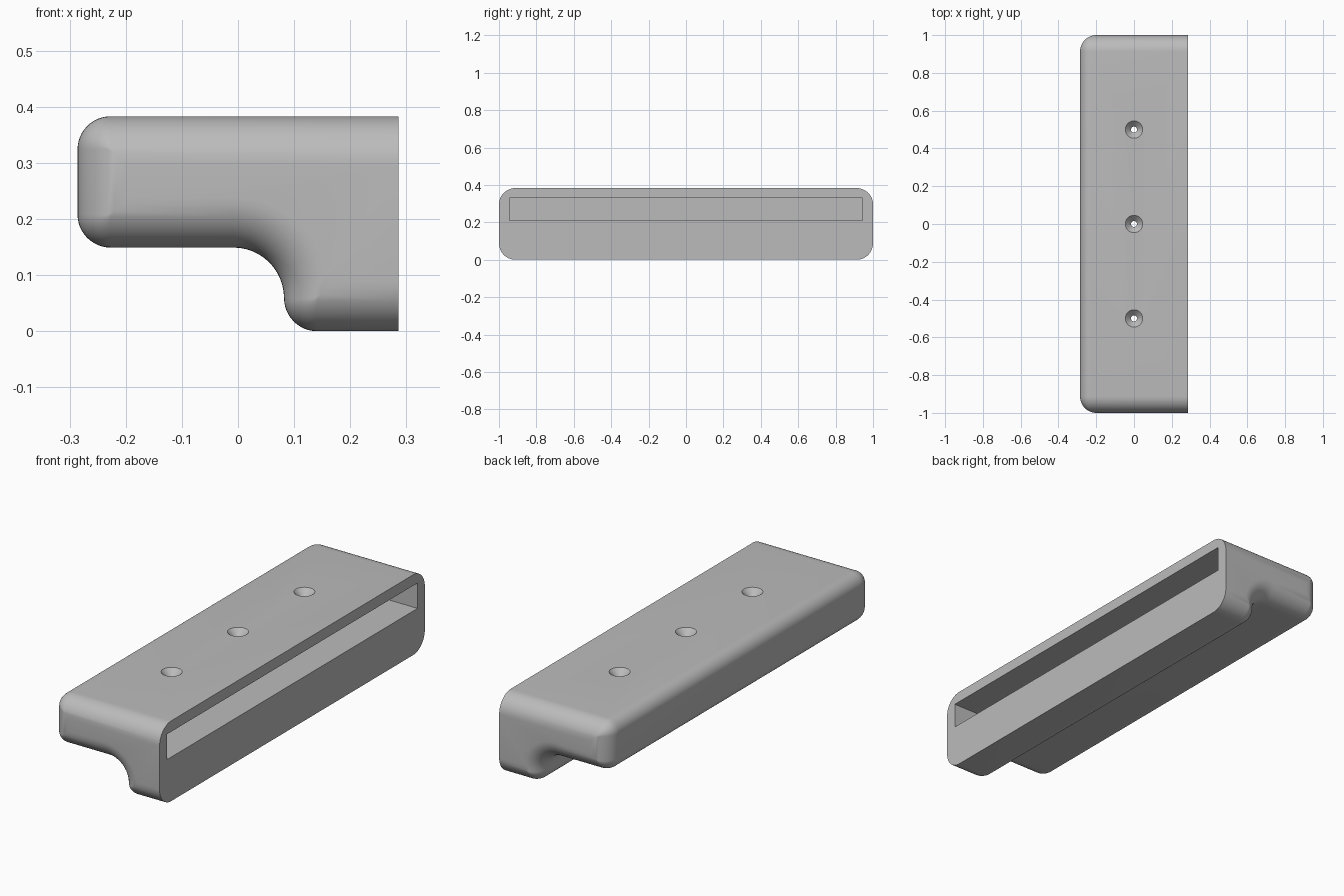
import bpy
import bmesh
from math import asin, cos, sin, pi, radians

if "Cube" in bpy.data.objects:
    bpy.data.objects.remove(bpy.data.objects["Cube"])

HALF_X, HALF_Y, TOP = 0.286, 1.0, 0.383
LIP, LEG_X = 0.149, 0.082          # underside of the overhang, inner side of the leg
R_EDGE, R_COVE, R_END = 0.059, 0.09, 0.088
SEG = 12

grey = bpy.data.materials.new("plain grey")
grey.use_nodes = True
grey.diffuse_color = (0.5, 0.5, 0.5, 1)
grey.node_tree.nodes["Principled BSDF"].inputs["Base Color"].default_value = (0.5, 0.5, 0.5, 1)


def arc(cx, cz, r, start, end):
    """Points on an arc from one angle to another."""
    angles = [start + (end - start) * i / SEG for i in range(SEG + 1)]
    return [(cx + r * cos(a), cz + r * sin(a)) for a in angles]


def section(d):
    """Bracket cross-section, moved inward by d except at the open face."""
    r = max(R_EDGE - d, 0)
    k = max(R_EDGE, d)
    tilt = asin((k - R_EDGE) / (R_COVE + d))
    cove = arc(LEG_X - R_COVE, LIP - R_COVE, R_COVE + d, pi / 2, tilt)
    foot_x = cove[-1][0] + r
    return ([(HALF_X, TOP - d)]
            + arc(-HALF_X + k, TOP - k, r, pi / 2, pi)
            + arc(-HALF_X + k, LIP + k, r, pi, 1.5 * pi)
            + cove
            + arc(foot_x, k, r, pi, 1.5 * pi)
            + [(HALF_X, d)])


def new_object(name, bm):
    mesh = bpy.data.meshes.new(name)
    bmesh.ops.recalc_face_normals(bm, faces=bm.faces)
    bm.to_mesh(mesh)
    bm.free()
    obj = bpy.data.objects.new(name, mesh)
    bpy.context.collection.objects.link(obj)
    mesh.materials.append(grey)
    return obj


def cut(target, name, bm):
    """Subtract a hidden cutter from the target."""
    cutter = new_object(name, bm)
    cutter.hide_render = True
    mod = target.modifiers.new(name, "BOOLEAN")
    mod.operation, mod.solver, mod.object = "DIFFERENCE", "EXACT", cutter
    bpy.context.view_layer.objects.active = target
    bpy.ops.object.modifier_apply(modifier=mod.name)
    bpy.data.objects.remove(cutter)


# Body: cross-section lofted along y with rounded ends
quarter = [i / SEG * pi / 2 for i in range(SEG + 1)]
rear = [(HALF_Y - R_END * (1 - cos(a)), R_END * (1 - sin(a))) for a in reversed(quarter)]
stations = [(-y, d) for y, d in reversed(rear)]
stations = sorted(stations + rear)
bm = bmesh.new()
rings = [[bm.verts.new((x, y, z)) for x, z in section(d)] for y, d in stations]
for a, b in zip(rings, rings[1:]):
    for i in range(len(a)):
        j = (i + 1) % len(a)
        bm.faces.new((a[i], a[j], b[j], b[i]))
bm.faces.new(rings[0])
bm.faces.new(rings[-1])
bmesh.ops.remove_doubles(bm, verts=bm.verts, dist=0.00005)
body = new_object("bracket_body", bm)

# Slot open at the flat face
bm = bmesh.new()
bmesh.ops.create_cube(bm, size=1)
for v in bm.verts:
    v.co.x = -0.23 if v.co.x < 0 else HALF_X + 0.1
    v.co.y *= 1.89
    v.co.z = 0.21 if v.co.z < 0 else 0.331
cut(body, "slot_cutter", bm)

# Countersunk screw holes: lathe a stepped profile
screw_profile = [(0, 0.05), (0.016, 0.05), (0.016, TOP - 0.03), (0.046, TOP), (0.046, 0.5), (0, 0.5)]
for y in (-0.5, 0, 0.5):
    bm = bmesh.new()
    verts = [bm.verts.new((r, 0, z)) for r, z in screw_profile]
    edges = [bm.edges.new(pair) for pair in zip(verts, verts[1:])]
    bmesh.ops.spin(bm, geom=verts + edges, cent=(0, 0, 0), axis=(0, 0, 1), angle=2 * pi, steps=32)
    bmesh.ops.remove_doubles(bm, verts=bm.verts, dist=0.0001)
    bmesh.ops.translate(bm, verts=bm.verts, vec=(0, y, 0))
    cut(body, "screw_hole_cutter", bm)

# Smooth rounded surfaces, sharp rims
bpy.ops.object.select_all(action="DESELECT")
body.select_set(True)
bpy.context.view_layer.objects.active = body
bpy.ops.object.shade_smooth_by_angle(angle=radians(30))
